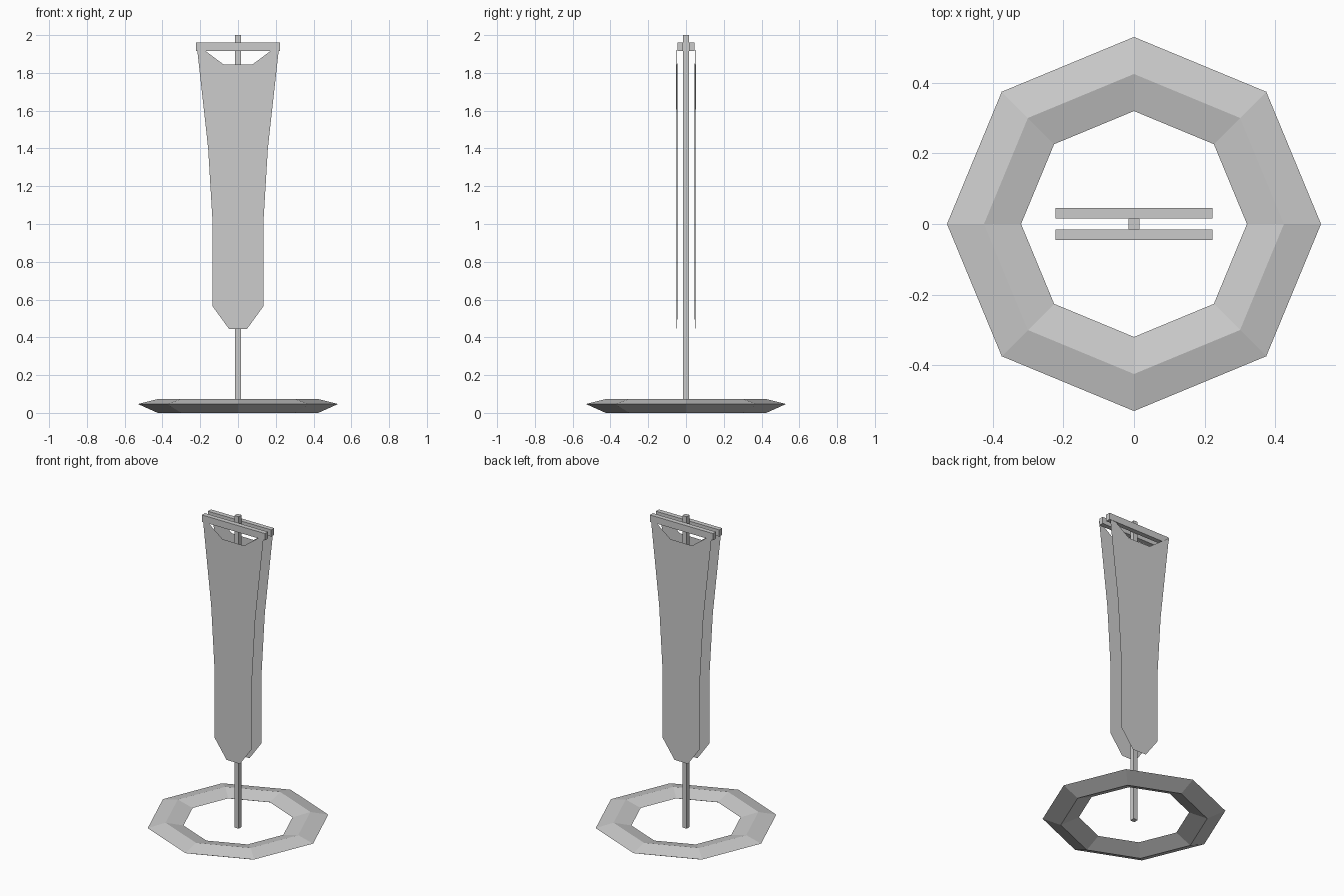
import bpy
import bmesh
from math import cos, sin, pi

cube = bpy.data.objects.get("Cube")
if cube:
    bpy.data.objects.remove(cube, do_unlink=True)

grey = bpy.data.materials.new("plain grey")
grey.use_nodes = True
grey.diffuse_color = (0.6, 0.6, 0.6, 1)
grey.node_tree.nodes["Principled BSDF"].inputs["Base Color"].default_value = (0.6, 0.6, 0.6, 1)


def add_object(name, bm):
    mesh = bpy.data.meshes.new(name)
    bm.to_mesh(mesh)
    bm.free()
    mesh.materials.append(grey)
    obj = bpy.data.objects.new(name, mesh)
    bpy.context.collection.objects.link(obj)
    return obj


def box(name, low, high):
    bm = bmesh.new()
    bmesh.ops.create_cube(bm, size=1)
    for v in bm.verts:
        for i in range(3):
            v.co[i] = low[i] if v.co[i] < 0 else high[i]
    return add_object(name, bm)


def base_ring(sides=8):
    # diamond cross-section swept around an octagon
    section = [(0.53, 0.047), (0.425, 0.073), (0.32, 0.047), (0.425, 0)]
    bm = bmesh.new()
    rings = []
    for i in range(sides):
        a = 2 * pi * i / sides
        rings.append([bm.verts.new((r * cos(a), r * sin(a), z)) for r, z in section])
    for i in range(sides):
        p, q = rings[i], rings[(i + 1) % sides]
        for j in range(4):
            k = (j + 1) % 4
            bm.faces.new((p[j], q[j], q[k], p[k]))
    bmesh.ops.recalc_face_normals(bm, faces=bm.faces)
    return add_object("base_ring", bm)


def banner(name, facing):
    # thin cloth sheet with a notched top, pointed foot and slight twist
    half = [(0.048, 0.445), (0.135, 0.565), (0.134, 1.0), (0.158, 1.4),
            (0.215, 1.915), (0.222, 1.953), (0.077, 1.845)]
    bm = bmesh.new()
    outline = half + [(-x, z) for x, z in reversed(half)]
    verts = [bm.verts.new((facing * x, facing * (-0.048 - 0.02 * x), z)) for x, z in outline]
    bm.faces.new(verts)
    return add_object(name, bm)


base_ring()
box("pole", (-0.015, -0.015, 0.01), (0.015, 0.015, 2))
for side, facing in (("front", 1), ("back", -1)):
    near, far = sorted((-0.046 * facing, -0.016 * facing))
    box(side + "_crossbar", (-0.223, near, 1.917), (0.223, far, 1.96))
    banner(side + "_banner", facing)
